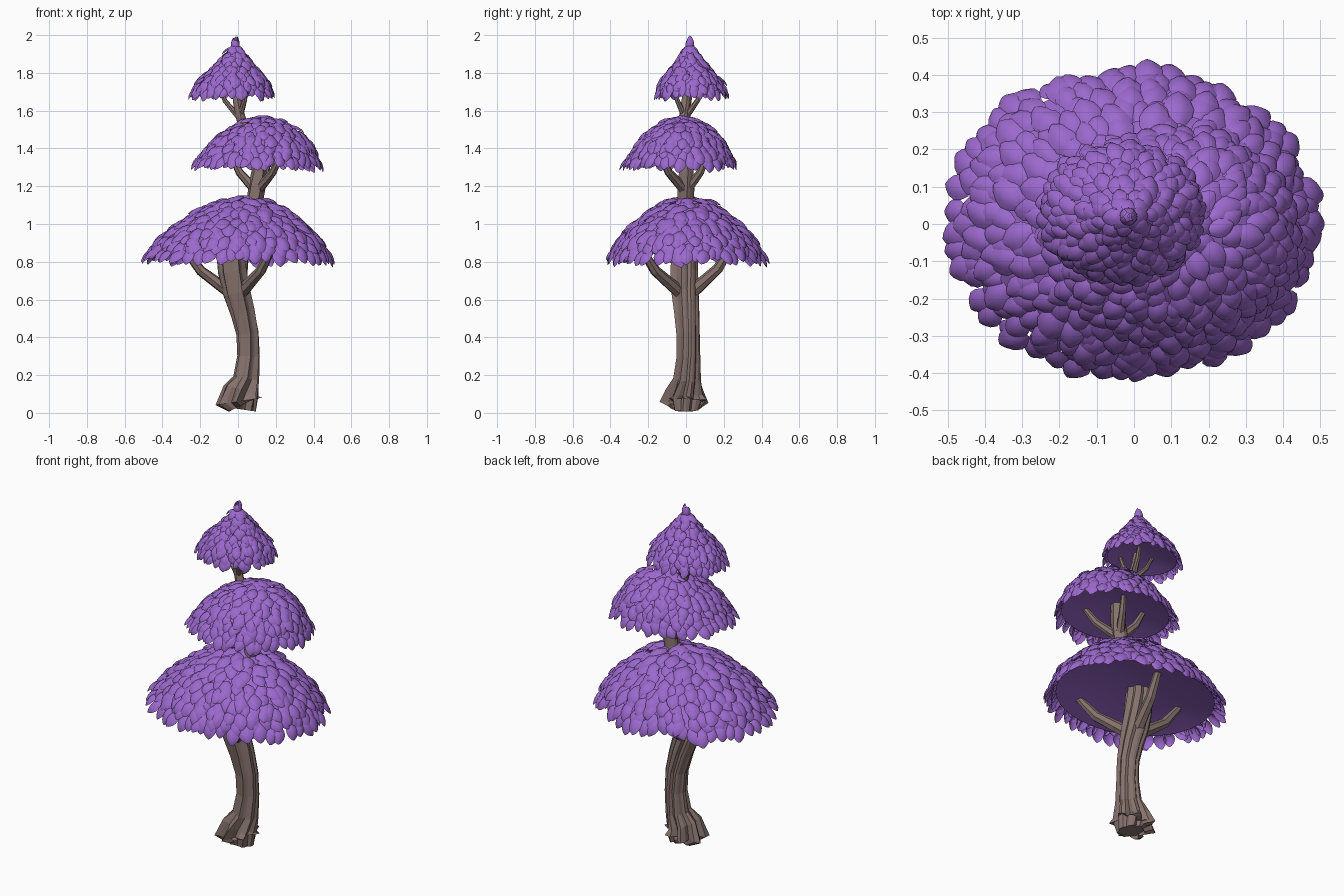
import bpy, bmesh, math, random
from mathutils import Vector

if "Cube" in bpy.data.objects:
    bpy.data.objects.remove(bpy.data.objects["Cube"])

random.seed(7)


def material(name, rgb):
    m = bpy.data.materials.new(name)
    m.diffuse_color = (*rgb, 1)
    m.use_nodes = True
    m.node_tree.nodes["Principled BSDF"].inputs["Base Color"].default_value = m.diffuse_color
    return m


LEAF = material("purple_leaf", (0.33, 0.14, 0.61))
BARK = material("brown_bark", (0.238, 0.168, 0.152))


def finish(bm, name, mat, smooth=False):
    me = bpy.data.meshes.new(name)
    bm.to_mesh(me)
    bm.free()
    me.materials.append(mat)
    for p in me.polygons:
        p.use_smooth = smooth
    ob = bpy.data.objects.new(name, me)
    bpy.context.collection.objects.link(ob)
    return ob


def tube(name, path, mat, sides=7, lobes=0):
    """Faceted tube along (x, y, z, radius, ridge depth) points."""
    bm = bmesh.new()
    pts = [Vector(p[:3]) for p in path]
    rough = [random.uniform(0.93, 1.07) for _ in range(sides)]
    rings = []
    for i, p in enumerate(path):
        t = pts[min(i + 1, len(pts) - 1)] - pts[max(i - 1, 0)]
        q = Vector((0, 0, 1)).rotation_difference(t.normalized())
        ridge = p[4] if len(p) > 4 else 0
        ring = []
        for k in range(sides):
            a = 2 * math.pi * k / sides
            r = p[3] * rough[k] * (1 + ridge * math.cos(lobes * a))
            a += 0.08 * i
            ring.append(bm.verts.new(pts[i] + q @ Vector((r * math.cos(a), r * math.sin(a), 0))))
        rings.append(ring)
    for a, b in zip(rings, rings[1:]):
        for k in range(sides):
            j = (k + 1) % sides
            bm.faces.new((a[k], a[j], b[j], b[k]))
    bm.faces.new(rings[0][::-1])
    bm.faces.new(rings[-1])
    return finish(bm, name, mat)


def add_leaf(bm, base, down, side, n, length, width, lift):
    """One cupped leaf with a rounded point."""
    d = down * math.cos(lift) + n * math.sin(lift)
    up = n * math.cos(lift) - down * math.sin(lift)
    rows = []
    for u, w in ((0, 0.45), (0.25, 0.88), (0.5, 1.0), (0.75, 0.76), (0.92, 0.38), (1, 0.06)):
        row = []
        for v in (-1, -0.5, 0, 0.5, 1):
            h = 0.22 * width * w * (1 - v * v) - 0.16 * length * u * u
            row.append(bm.verts.new(base + d * length * u + side * (v * w * width / 2) + up * h))
        rows.append(row)
    for a, b in zip(rows, rows[1:]):
        for k in range(4):
            bm.faces.new((a[k], b[k], b[k + 1], a[k + 1]))


def canopy(name, centre, peak, squash, profile, length, width, bump=0, tuft=False, rise=0.03):
    """Closed mound covered with overlapping rows of leaves."""
    seg = [math.dist(a, b) for a, b in zip(profile, profile[1:])]
    total = sum(seg)

    def point(s, ang, inset=0):
        d, i = s * total, 0
        while i < len(seg) - 1 and d > seg[i]:
            d -= seg[i]
            i += 1
        f = d / seg[i]
        r = profile[i][0] * (1 - f) + profile[i + 1][0] * f
        z = profile[i][1] * (1 - f) + profile[i + 1][1] * f
        k = s * s
        r = r * (1 + bump * max(0, math.cos(ang - 2.2)) ** 6) * (1 - inset)
        return Vector((peak[0] * (1 - k) + centre[0] * k + r * math.cos(ang),
                       peak[1] * (1 - k) + centre[1] * k + r * math.sin(ang) * squash,
                       z - inset * 0.5))

    # mound under the leaves, then its shallow, nearly flat underside
    bm = bmesh.new()
    n = 40
    rings = [[bm.verts.new(point(s, 2 * math.pi * k / n, 0.03)) for k in range(n)]
             for s in (0.02, 0.15, 0.3, 0.45, 0.6, 0.75, 0.88, 1)]
    hub = Vector((centre[0], centre[1], profile[-1][1]))
    for f in (1, 0.75, 0.45, 0.1):
        lift = Vector((0, 0, rise * (1 - f * f)))
        rings.append([bm.verts.new(hub.lerp(point(1, 2 * math.pi * k / n, 0.03), f) + lift)
                      for k in range(n)])
    for a, b in zip(rings, rings[1:]):
        for k in range(n):
            j = (k + 1) % n
            bm.faces.new((a[k], b[k], b[j], a[j]))
    bm.faces.new(rings[0])
    bm.faces.new(rings[-1][::-1])
    bmesh.ops.remove_doubles(bm, verts=bm.verts, dist=0.0001)
    mound = finish(bm, name + "_mound", LEAF)
    bpy.context.view_layer.objects.active = mound
    mound.select_set(True)
    bpy.ops.object.shade_smooth_by_angle(angle=math.radians(40))
    mound.select_set(False)

    # leaf rows
    bm = bmesh.new()
    rows = round(total / (length * 0.46))
    for i in range(rows):
        s = 0.012 + 0.958 * i / (rows - 1)
        r = (point(s, 0) - point(s, math.pi)).length / 2
        count = max(5, round(2 * math.pi * r * (1 + squash) / 2 / (width * 0.7)))
        for k in range(count):
            ang = 2 * math.pi * (k + 0.5 * (i % 2) + random.uniform(-0.3, 0.3)) / count
            sj = min(0.99, max(0.008, s + random.uniform(-0.03, 0.03)))
            p = point(sj, ang)
            down = (point(min(1, sj + 0.03), ang) - point(sj - 0.005, ang)).normalized()
            side = (point(sj, ang + 0.05) - point(sj, ang - 0.05)).normalized()
            nor = down.cross(side).normalized()
            side = nor.cross(down)
            tw = random.uniform(-0.42, 0.42)
            d2 = down * math.cos(tw) + side * math.sin(tw)
            s2 = side * math.cos(tw) - down * math.sin(tw)
            g = random.uniform(0.85, 1.15)
            lift = random.uniform(0.1, 0.34) if i > 1 else random.uniform(0.0, 0.12)
            add_leaf(bm, p - nor * 0.003, d2, s2, nor, length * g, width * g, lift)
    # upright tuft on the tip
    if tuft:
        for k in range(5):
            a = 2 * math.pi * k / 5
            out = Vector((math.cos(a), math.sin(a), 0))
            side = Vector((-out.y, out.x, 0))
            add_leaf(bm, Vector((peak[0], peak[1], profile[0][1] - 0.02)) + out * 0.018,
                     Vector((0, 0, 1)), side, out, 0.068 - 0.006 * k, 0.035, 0)
    finish(bm, name + "_leaves", LEAF, True)


# Three leafy tiers
canopy("lower_canopy", (0, 0.0), (0.03, 0.0), 0.83,
       [(0, 1.148), (0.11, 1.12), (0.22, 1.068), (0.33, 0.995), (0.41, 0.925), (0.46, 0.855)],
       0.095, 0.074, bump=0.04, rise=0.05)
canopy("middle_canopy", (0.105, -0.03), (0.13, -0.02), 0.87,
       [(0, 1.573), (0.08, 1.55), (0.16, 1.508), (0.235, 1.45), (0.28, 1.395), (0.312, 1.345)],
       0.078, 0.06)
canopy("upper_canopy", (-0.03, 0.03), (-0.015, 0.02), 0.86,
       [(0, 1.95), (0.03, 1.93), (0.065, 1.885), (0.12, 1.82), (0.175, 1.765), (0.203, 1.708)],
       0.062, 0.046, tuft=True, rise=0.02)

# Main trunk with flared roots
tube("trunk", [(0.022, 0, 0.018, 0.07, 0.06), (0.026, 0, 0.045, 0.082, 0.15),
               (0.0, 0, 0.06, 0.102, 0.3), (0.015, 0, 0.115, 0.086, 0.2),
               (0.043, 0.01, 0.18, 0.067, 0.1), (0.055, 0.015, 0.3, 0.058, 0.07),
               (0.05, 0.012, 0.42, 0.058, 0.07), (0.025, 0.005, 0.53, 0.063, 0.08),
               (-0.008, -0.005, 0.64, 0.07, 0.08), (-0.032, -0.01, 0.75, 0.072, 0.08),
               (-0.045, -0.01, 0.86, 0.07, 0.08), (-0.045, -0.01, 0.98, 0.06, 0.08)],
     BARK, sides=28, lobes=7)

# Short trunks between the tiers
tube("middle_trunk", [(0.06, 0, 1.06, 0.05, 0.08), (0.09, 0, 1.14, 0.042, 0.08),
                      (0.1, 0, 1.2, 0.043, 0.08), (0.11, 0, 1.28, 0.038, 0.08),
                      (0.11, -0.01, 1.4, 0.03, 0.08)], BARK, sides=15, lobes=5)
tube("upper_trunk", [(0.03, -0.01, 1.51, 0.026, 0.06), (0.012, -0.01, 1.57, 0.024, 0.06),
                     (-0.005, 0, 1.65, 0.022, 0.06), (-0.015, 0.01, 1.76, 0.018, 0.06)],
     BARK, sides=12, lobes=4)


def branches(name, root, ends, r):
    """Branches that leave the trunk, bend upward and taper."""
    root = Vector(root)
    for i, e in enumerate(ends):
        e = Vector(e)
        mid = root.lerp(e, 0.65)
        mid.z -= 0.14 * (e.z - root.z)
        tube(f"{name}_{i + 1}", [(*root, r), (*root.lerp(mid, 0.5), r * 0.9),
                                 (*mid, r * 0.78), (*e, r * 0.5)], BARK)


branches("lower_branch", (-0.005, 0, 0.61),
         [(-0.3, 0.02, 0.89), (0.19, -0.25, 0.89), (0.04, 0.26, 0.91)], 0.036)
branches("middle_branch", (0.1, 0, 1.17),
         [(-0.04, 0.03, 1.37), (0.23, -0.14, 1.37), (0.17, 0.12, 1.38)], 0.027)
branches("upper_branch", (0.008, -0.005, 1.56),
         [(-0.11, 0.03, 1.74), (0.05, -0.07, 1.75), (0.04, 0.1, 1.75)], 0.017)
